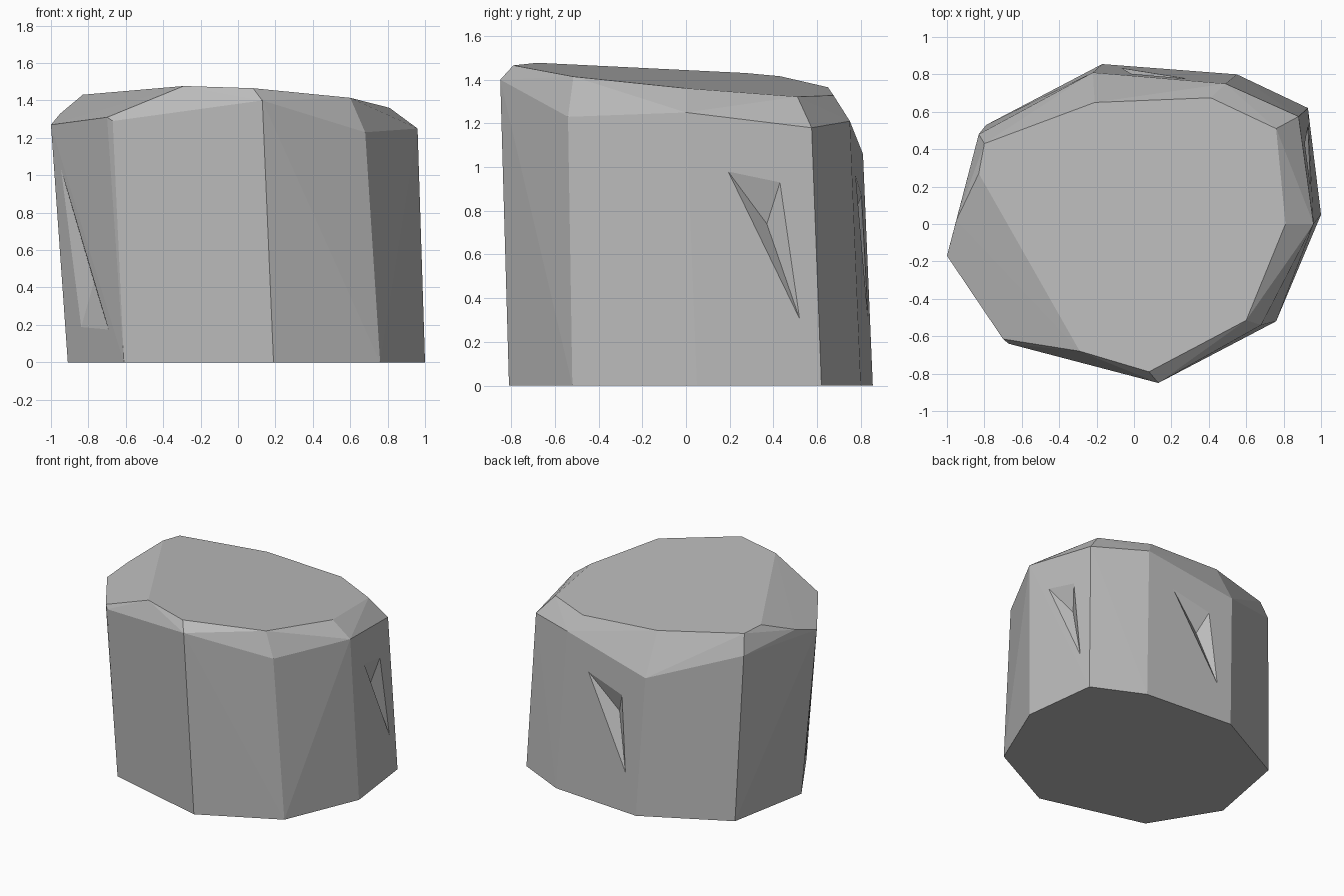
import bpy
import bmesh
from mathutils import Vector

cube = bpy.data.objects.get("Cube")
if cube:
    bpy.data.objects.remove(cube, do_unlink=True)

stone = bpy.data.materials.new("stone_grey")
stone.use_nodes = True
grey = (0.5, 0.5, 0.5, 1)
stone.diffuse_color = grey
stone.node_tree.nodes["Principled BSDF"].inputs["Base Color"].default_value = grey


def hull_object(name, points):
    """Make a flat-shaded convex solid around the given points."""
    bm = bmesh.new()
    for point in points:
        bm.verts.new(point)
    result = bmesh.ops.convex_hull(bm, input=bm.verts)
    loose = [v for v in result["geom_interior"] if isinstance(v, bmesh.types.BMVert)]
    bmesh.ops.delete(bm, geom=loose, context="VERTS")
    bmesh.ops.recalc_face_normals(bm, faces=bm.faces)
    mesh = bpy.data.meshes.new(name)
    bm.to_mesh(mesh)
    bm.free()
    mesh.materials.append(stone)
    obj = bpy.data.objects.new(name, mesh)
    bpy.context.scene.collection.objects.link(obj)
    return obj


# Outline of the foot, counter-clockwise from the +x corner
foot = [(1, .05), (.93, .62), (.55, .8), (-.17, .855), (-.79, .53),
        (-.91, -.11), (-.61, -.6), (.19, -.81), (.76, -.52)]

# Shoulder where the leaning walls end, in the same order
shoulder = [(.96, 0, 1.25), (.88, .575, 1.18), (.49, .75, 1.21),
            (-.22, .81, 1.06), (-.83, .48, 1.27), (-1, -.17, 1.27),
            (-.67, -.64, 1.29), (.13, -.85, 1.4), (.68, -.54, 1.23)]

# Rim of the sloping top, lying on one tilted plane
rim = [(.81, 0), (.76, .51), (.41, .675), (-.21, .65), (-.8, .43),
       (-.83, .27), (-.29, -.68), (.08, -.79), (.6, -.515)]


def top_height(x, y):
    return 1.406 - .056 * x - .081 * y


# Two corners of the chipped side facet
chip = [(-.95, .02, 1.33), (-.7, -.615, 1.31)]

points = [(x, y, 0) for x, y in foot] + shoulder + chip
points += [(x, y, top_height(x, y)) for x, y in rim]
rock = hull_object("rock_body", points)

# Notches: inner tip, then three corners on the wall
notches = {
    "left_notch": [(.87, .37, .74), (.942, .2, .97), (.913, .43, .93), (.928, .515, .32)],
    "right_notch": [(-.77, -.3, .43), (-.925, -.229, .96), (-.835, -.26, .2), (-.7, -.475, .2)],
    "back_notch": [(.05, .74, .71), (.28, .775, .95), (-.015, .803, .87), (-.06, .829, .32)],
}
for name, (tip, *corners) in notches.items():
    tip = Vector(tip)
    # Extend the sides past the wall so the cut opens cleanly
    cutter = hull_object(name + "_cutter", [tip] + [tip.lerp(Vector(c), 1.6) for c in corners])
    cutter.hide_render = True
    cutter.hide_viewport = True
    cut = rock.modifiers.new(name, "BOOLEAN")
    cut.operation = "DIFFERENCE"
    cut.solver = "EXACT"
    cut.object = cutter
